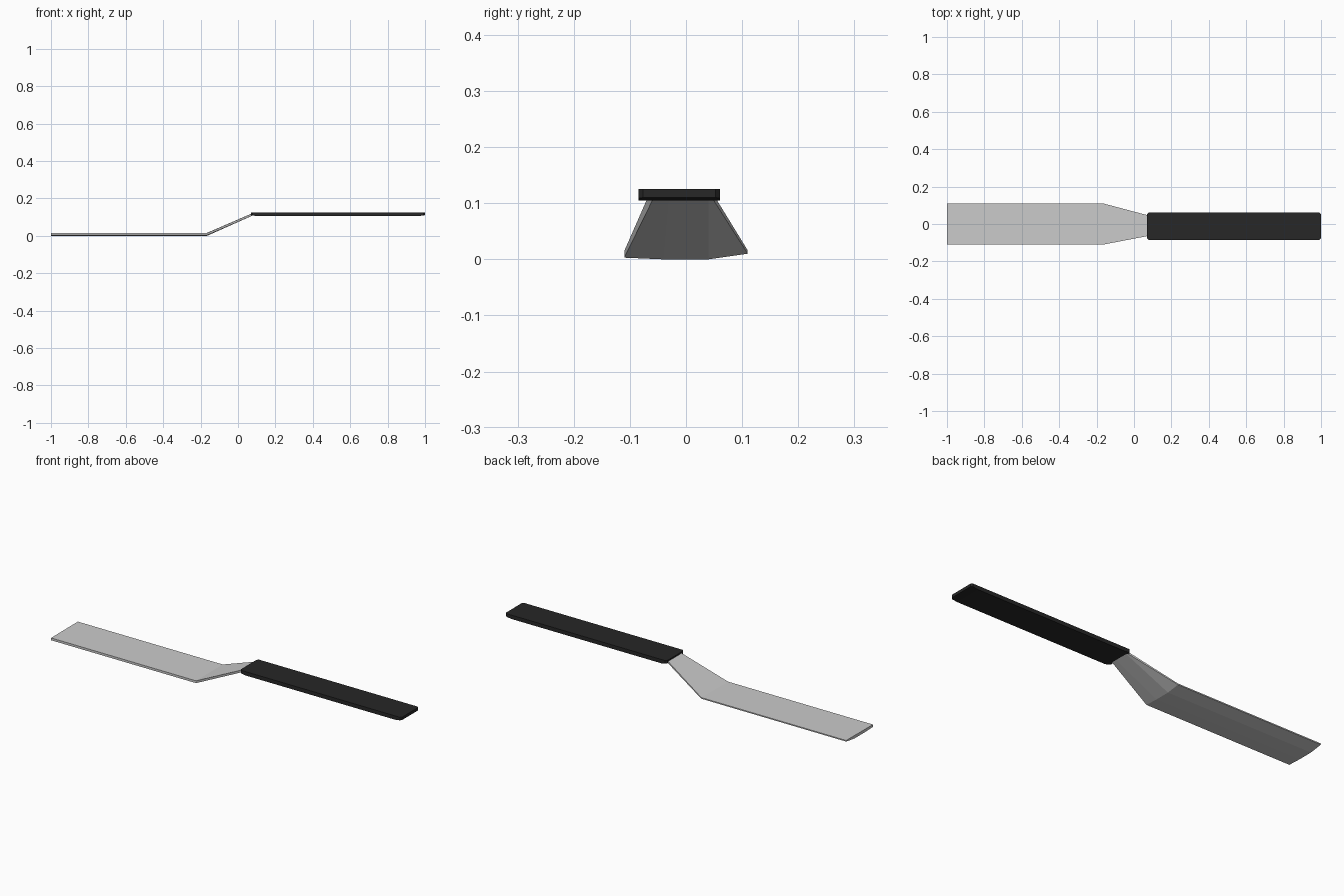
import bpy, bmesh

if "Cube" in bpy.data.objects:
    bpy.data.objects.remove(bpy.data.objects["Cube"])


def loft(name, sections):
    """Skin a row of matching closed cross-sections and cap both ends."""
    bm = bmesh.new()
    rings = [[bm.verts.new(p) for p in s] for s in sections]
    n = len(rings[0])
    for a, b in zip(rings, rings[1:]):
        for i in range(n):
            j = (i + 1) % n
            bm.faces.new((a[i], a[j], b[j], b[i]))
    bm.faces.new(rings[0])
    bm.faces.new(rings[-1])
    bmesh.ops.recalc_face_normals(bm, faces=bm.faces[:])
    mesh = bpy.data.meshes.new(name)
    bm.to_mesh(mesh)
    bm.free()
    obj = bpy.data.objects.new(name, mesh)
    bpy.context.collection.objects.link(obj)
    return obj


# Blade: flat top, slightly dished underside, cranked up into a narrow neck
blade_profile = [(-0.11, 0.015), (-0.11, 0.003), (-0.04, 0.0),
                 (0.04, 0.0), (0.11, 0.010), (0.11, 0.016)]
neck_profile = [(-0.063, 0.122), (-0.058, 0.109), (-0.03, 0.109),
                (0.04, 0.109), (0.045, 0.112), (0.045, 0.122)]
loft("blade", [
    [(-1.0, y, z) for y, z in blade_profile],
    [(-0.165, y, z) for y, z in blade_profile],
    [(0.08, y, z) for y, z in neck_profile],
])

# Handle: thin slab with clipped corners and ends lifted slightly underneath
y0, y1, c = -0.085, 0.061, 0.008
stations = [(0.07, c, 0.110), (0.078, 0, 0.109), (0.10, 0, 0.105),
            (0.965, 0, 0.105), (0.992, 0, 0.109), (1.0, c, 0.110)]
handle = loft("handle", [
    [(x, y0 + i, 0.125), (x, y0 + i, z), (x, y1 - i, z), (x, y1 - i, 0.125)]
    for x, i, z in stations
])
black = bpy.data.materials.new("black_plastic")
black.diffuse_color = (0.02, 0.02, 0.02, 1)
black.use_nodes = True
black.node_tree.nodes["Principled BSDF"].inputs["Base Color"].default_value = black.diffuse_color
handle.data.materials.append(black)
